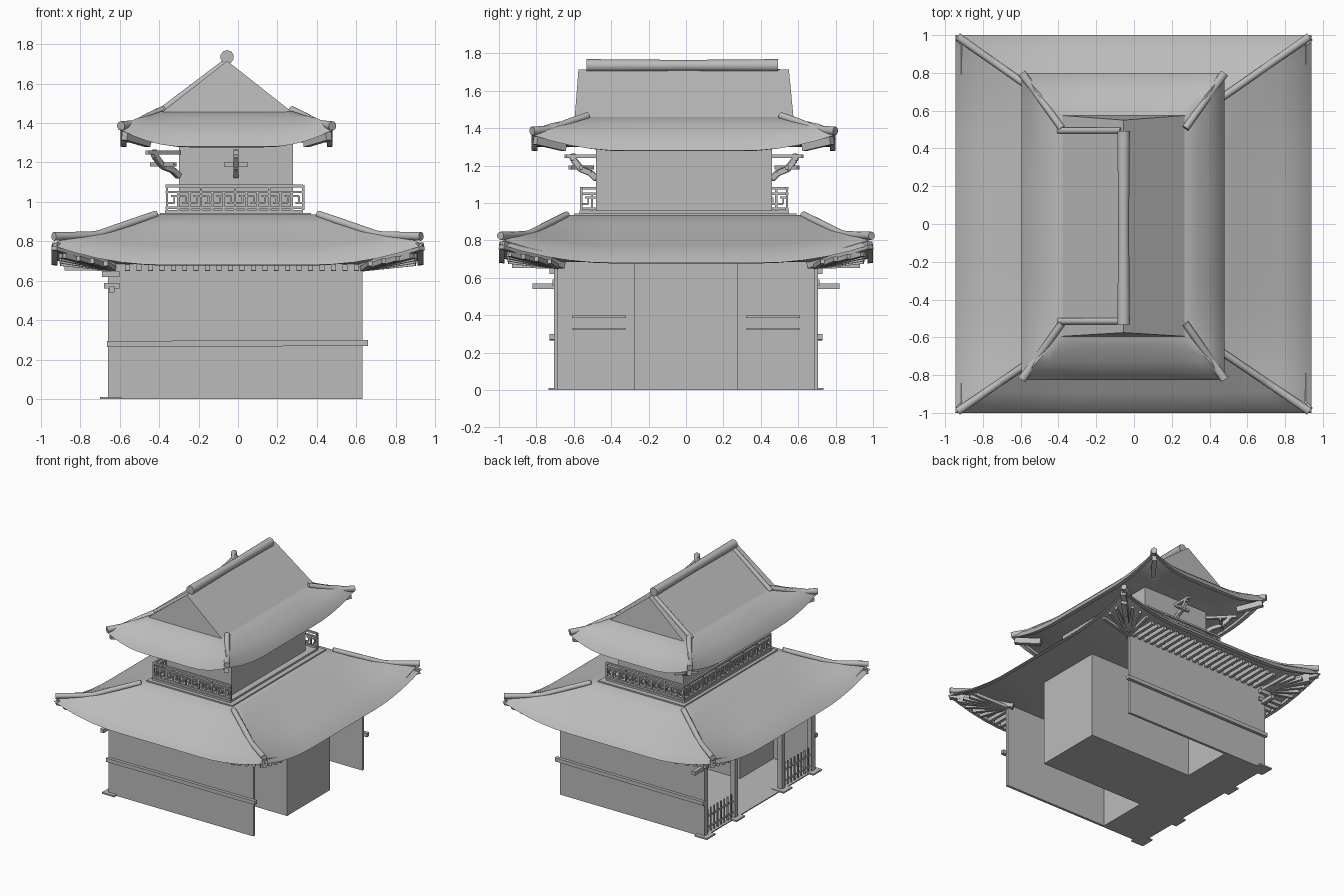
import bpy, bmesh, math
from mathutils import Vector, Matrix

if "Cube" in bpy.data.objects:
    bpy.data.objects.remove(bpy.data.objects["Cube"])

grey = bpy.data.materials.new("plain grey")
grey.use_nodes = True
grey.diffuse_color = (0.5, 0.5, 0.5, 1)
grey.node_tree.nodes["Principled BSDF"].inputs["Base Color"].default_value = (0.5, 0.5, 0.5, 1)


def finish(bm, name, smooth=None):
    bmesh.ops.recalc_face_normals(bm, faces=bm.faces)
    mesh = bpy.data.meshes.new(name)
    bm.to_mesh(mesh)
    bm.free()
    mesh.materials.append(grey)
    ob = bpy.data.objects.new(name, mesh)
    bpy.context.collection.objects.link(ob)
    if smooth:
        bpy.ops.object.select_all(action='DESELECT')
        ob.select_set(True)
        bpy.context.view_layer.objects.active = ob
        bpy.ops.object.shade_smooth_by_angle(angle=math.radians(smooth))


def box(bm, x0, x1, y0, y1, z0, z1):
    m = Matrix.Translation(((x0 + x1) / 2, (y0 + y1) / 2, (z0 + z1) / 2))
    m = m @ Matrix.Diagonal((x1 - x0, y1 - y0, z1 - z0, 1))
    bmesh.ops.create_cube(bm, size=1, matrix=m)


def frame(p, q):
    d = q - p
    return Matrix.Translation((p + q) / 2) @ d.to_track_quat('Z', 'Y').to_matrix().to_4x4(), d.length


def beam(bm, p, q, w, h):
    # square bar whose height stays upright
    p, q = Vector(p), Vector(q)
    z = (q - p).normalized()
    x = z.cross(Vector((0, 0, 1)))
    x = x.normalized() if x.length > 0.01 else Vector((1, 0, 0))
    rot = Matrix((x, z.cross(x), z)).transposed().to_4x4()
    m = Matrix.Translation((p + q) / 2) @ rot @ Matrix.Diagonal((w, h, (q - p).length, 1))
    bmesh.ops.create_cube(bm, size=1, matrix=m)


def roll(bm, points, r, end=1.0):
    # round tile roll along a path, flaring at the last piece
    pts = [Vector(p) for p in points]
    for i in range(len(pts) - 1):
        m, length = frame(pts[i], pts[i + 1])
        last = i == len(pts) - 2
        bmesh.ops.create_cone(bm, cap_ends=True, segments=10, radius1=r,
                              radius2=r * (end if last else 1), depth=length + r * 0.5, matrix=m)


def ring_point(rect, side, s):
    x0, x1, y0, y1 = rect
    cs = [(x0, y0), (x1, y0), (x1, y1), (x0, y1)]
    a, b = Vector(cs[side]), Vector(cs[(side + 1) % 4])
    return a.lerp(b, (s + 1) / 2)


def lift(s, t, amount):
    return amount * t ** 1.5 * max(0, (abs(s) - 0.4) / 0.6) ** 2


def roof(name, inner, outer, profile, amount, soffit, soffit_z):
    # hipped skirt: rings from the top to the eave, then back under to the soffit
    bm = bmesh.new()
    n = 16
    rows = []

    def add_ring(rect, z, t):
        row = []
        for side in range(4):
            for i in range(n):
                s = -1 + 2 * i / n
                p = ring_point(rect, side, s)
                row.append(bm.verts.new((p.x, p.y, z + lift(s, t, amount))))
        rows.append(row)

    for t, z in profile:
        add_ring([a + (b - a) * t for a, b in zip(inner, outer)], z, t)
    inset = [outer[0] + .03, outer[1] - .03, outer[2] + .03, outer[3] - .03]
    add_ring(inset, profile[-1][1] - 0.003, 1)
    add_ring(inset, profile[-1][1] + 0.02, 1)
    add_ring(soffit, soffit_z, 0)
    count = 4 * n
    for a, b in zip(rows, rows[1:]):
        for i in range(count):
            j = (i + 1) % count
            bm.faces.new((a[i], a[j], b[j], b[i]))
    bm.faces.new(rows[0])
    bm.faces.new(rows[-1])
    finish(bm, name, 35)


# lower roof with hip rolls
low_in, low_out = (-.42, .41, -.64, .63), (-.945, .94, -1, 1)
roof("lower_roof", low_in, low_out,
     [(0, .935), (.2, .885), (.45, .825), (.7, .775), (.88, .735), (1, .68)],
     .1, (-.64, .63, -.7, .7), .685)
bm = bmesh.new()
for i, j in ((0, 2), (0, 3), (1, 2), (1, 3)):
    path = [(low_in[i] + (low_out[i] - low_in[i]) * t, low_in[j] + (low_out[j] - low_in[j]) * t, z)
            for t, z in ((0, .935), (.25, .89), (.55, .835), (.62, .83), (.97, .825))]
    roll(bm, path, .02, 1.1)
finish(bm, "lower_hip_rolls", 40)

# rafters under the lower eaves, fanned at the corners
bm = bmesh.new()
for i in range(21):
    x = -.56 + i * .058
    for s in (-1, 1):
        beam(bm, (x, s * .69, .665), (x, s * .93, .668), .025, .03)
for i in range(22):
    y = -.62 + i * .059
    beam(bm, (-.63, y, .665), (-.88, y, .668), .025, .03)
for sx in (-1, 1):
    for sy in (-1, 1):
        beam(bm, (sx * .6, sy * .66, .67), (sx * .93, sy * .985, .775), .04, .04)
        for k in range(1, 5):
            up = .01 * (k - 1) + .01
            beam(bm, (sx * .63, sy * .69, .66), (sx * (.6 + .07 * k), sy * .95, .675 + up * 1.3), .022, .025)
            beam(bm, (sx * .63, sy * .69, .66), (sx * .9, sy * (.66 + .07 * k), .675 + up * 1.3), .022, .025)
finish(bm, "rafters")

# lower walls, bay walls and the closed passage in the middle
bm = bmesh.new()
for s in (-1, 1):
    y = s * .695
    box(bm, -.66, .63, y - .01, y + .01, 0, .685)
    y0, y1 = sorted((s * .27, s * .69))
    box(bm, -.30, -.29, y0, y1, 0, .685)
    y0, y1 = sorted((s * .26, s * .275))
    box(bm, -.30, .63, y0, y1, 0, .685)
box(bm, .615, .63, -.27, .27, 0, .685)
box(bm, -.66, -.29, -.7, .7, 0, .008)
box(bm, -.30, .63, -.27, .27, 0, .008)
finish(bm, "lower_walls")

# side rails and bay window ledges
bm = bmesh.new()
for s in (-1, 1):
    beam(bm, (-.665, s * .715, .28), (.66, s * .715, .285), .03, .03)
    y0, y1 = sorted((s * .32, s * .61))
    box(bm, -.295, -.265, y0, y1, .385, .4)
    box(bm, -.295, -.28, y0, y1, .325, .33)
finish(bm, "wall_rails")

# open facade: posts, stone bases, tie beams and bay fences
bm = bmesh.new()
for y in (-.68, -.3, .3, .68):
    box(bm, -.66, -.62, y - .02, y + .02, 0, .68)
    box(bm, -.68, -.6, y - .035, y + .035, .56, .59)
    box(bm, -.69, -.6, y - .05, y + .05, .62, .65)
finish(bm, "facade_posts")
bm = bmesh.new()
for y in (-.68, -.3, .3, .68):
    box(bm, -.70, -.59, y - .055, y + .055, 0, .012)
finish(bm, "post_bases")
bm = bmesh.new()
box(bm, -.655, -.625, -.82, .82, .54, .57)
box(bm, -.65, -.63, -.7, .7, .59, .68)
box(bm, -.645, -.635, -.28, .28, .46, .54)
finish(bm, "facade_beams")
bm = bmesh.new()
for s in (-1, 1):
    for z in (.05, .14):
        beam(bm, (-.64, s * .32, z), (-.64, s * .66, z), .012, .012)
    for k in range(8):
        y = s * (.34 + k * .043)
        beam(bm, (-.64, y, .01), (-.64, y, .2), .01, .01)
finish(bm, "bay_fences")

# upper storey on its stepped deck
bm = bmesh.new()
box(bm, -.395, .37, -.6, .59, .93, .945)
box(bm, -.37, .33, -.57, .55, .94, .96)
finish(bm, "deck")
bm = bmesh.new()
box(bm, -.30, .28, -.48, .46, .95, 1.30)
finish(bm, "upper_walls")

# fretwork railing on three sides
bm = bmesh.new()


def railing(a, b):
    a, b = Vector(a), Vector(b)
    n = round((b - a).length / .058)

    def at(k, z):
        p = a.lerp(b, k / n)
        return (p.x, p.y, z)

    for z, h in ((.97, .014), (1.05, .012), (1.08, .014)):
        beam(bm, at(0, z), at(n, z), .016, h)
    for k in range(n + 1):
        tall = k % 3 == 0 or k == n
        beam(bm, at(k, .96), at(k, 1.085 if tall else 1.05), .012, .012)
    for k in range(n):
        up, down = (1.03, .995) if k % 2 else (.995, 1.03)
        beam(bm, at(k, up), at(k + .65, up), .01, .009)
        beam(bm, at(k + .65, up), at(k + .65, down), .009, .01)
        beam(bm, at(k + .35, down), at(k + 1, down), .01, .009)


railing((-.36, -.56), (.33, -.56))
railing((-.36, .54), (.33, .54))
railing((-.36, -.56), (-.36, .54))
finish(bm, "railing")

# curved brackets under the upper eaves
bm = bmesh.new()


def bracket(x, y, dx, dy):
    pts = [(0, 1.13), (.03, 1.16), (.08, 1.18), (.12, 1.23), (.13, 1.26)]
    path = [Vector((x + dx * d, y + dy * d, z)) for d, z in pts]
    for p, q in zip(path, path[1:]):
        beam(bm, p, q, .025, .028)
    beam(bm, (x, y, 1.25), (x + dx * .16, y + dy * .16, 1.25), .025, .02)
    c = path[2]
    beam(bm, c + Vector((-dy * .06, dx * .06, .01)), c + Vector((dy * .06, -dx * .06, .01)), .02, .02)


for s, y in ((-1, -.48), (1, .46)):
    bracket(-.01, y, 0, s)
    bracket(-.30, y, -1, s)
bracket(-.30, -.01, -1, 0)
finish(bm, "eave_brackets")

# upper roof: skirt, gabled top, ridge and rolls
up_in, up_out = (-.385, .275, -.585, .565), (-.595, .48, -.825, .8)
roof("upper_roof_skirt", up_in, up_out,
     [(0, 1.46), (.3, 1.425), (.6, 1.385), (.85, 1.335), (1, 1.28)],
     .085, (-.4, .3, -.62, .6), 1.30)
bm = bmesh.new()
ends = []
for y, top in ((-.595, -.575), (.575, .55)):
    ends.append([bm.verts.new(p) for p in ((-.385, y, 1.455), (.275, y, 1.455), (-.055, top, 1.715))])
for i in range(3):
    j = (i + 1) % 3
    bm.faces.new((ends[0][i], ends[0][j], ends[1][j], ends[1][i]))
bm.faces.new(ends[0])
bm.faces.new(ends[1])
finish(bm, "gabled_top")

bm = bmesh.new()
roll(bm, [(-.055, -.01, 1.735), (-.055, .485, 1.735)], .03, 1.15)
roll(bm, [(-.055, -.01, 1.735), (-.055, -.525, 1.735)], .03, 1.15)
finish(bm, "ridge_roll", 40)
bm = bmesh.new()
for y in (-.515, .495):
    roll(bm, [(-.07, y, 1.7), (-.395, y, 1.455)], .018)
finish(bm, "verge_rolls", 40)
bm = bmesh.new()
for i, j in ((0, 2), (0, 3), (1, 2), (1, 3)):
    sx, sy = (-1, 1)[i], (-1, 1)[j - 2]
    x0, y0 = (-.385, .275)[i], (-.53, .51)[j - 2]
    path = [(x0 + (up_out[i] - x0) * t, y0 + (up_out[j] - y0) * t, z)
            for t, z in ((0, 1.465), (.3, 1.435), (.65, 1.395), (.98, 1.385))]
    roll(bm, path, .02, 1.2)
    beam(bm, (sx * .4 - .055, sy * .64 - .01, 1.30), (up_out[i] - sx * .02, up_out[j] - sy * .02, 1.335), .035, .045)
finish(bm, "upper_hip_rolls", 40)
